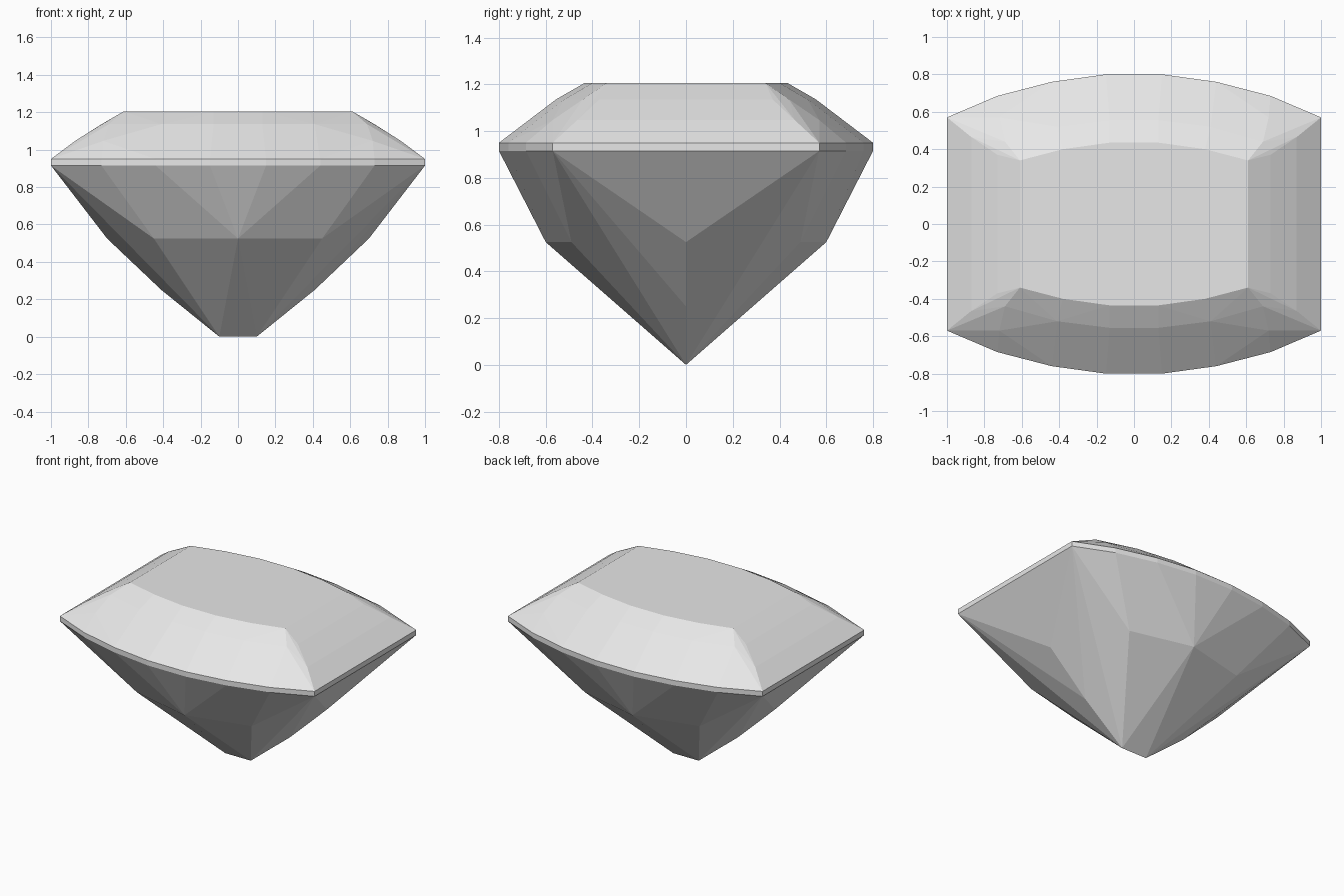
import bpy
import bmesh
import math

cube = bpy.data.objects.get("Cube")
if cube:
    bpy.data.objects.remove(cube, do_unlink=True)

# One pale grey stone colour
stone = bpy.data.materials.new("pale_grey_stone")
stone.use_nodes = True
grey = (0.8, 0.8, 0.8, 1)
stone.diffuse_color = grey
stone.node_tree.nodes["Principled BSDF"].inputs["Base Color"].default_value = grey

GIRDLE_LOW, GIRDLE_HIGH, TABLE = 0.915, 0.95, 1.205


def ring(outline, z):
    """Place a quarter outline at one height."""
    return [(x, y, z) for x, y in outline]


def cut_part(name, quarter, open_heights):
    """Mirror quarter points in x and y, wrap them in facets, open the joins."""
    corners = {(sx * x, sy * y, z) for x, y, z in quarter
               for sx in (1, -1) for sy in (1, -1)}
    bm = bmesh.new()
    for co in sorted(corners):
        bm.verts.new(co)
    bmesh.ops.remove_doubles(bm, verts=bm.verts, dist=0.0001)
    bmesh.ops.convex_hull(bm, input=bm.verts)
    joins = [f for f in bm.faces
             if any(all(abs(v.co.z - z) < 0.001 for v in f.verts)
                    for z in open_heights)]
    bmesh.ops.recalc_face_normals(bm, faces=bm.faces)
    bmesh.ops.delete(bm, geom=joins, context='FACES')
    bmesh.ops.dissolve_limit(bm, angle_limit=math.radians(0.8),
                             verts=bm.verts, edges=bm.edges)
    mesh = bpy.data.meshes.new(name)
    bm.to_mesh(mesh)
    bm.free()
    mesh.materials.append(stone)
    obj = bpy.data.objects.new(name, mesh)
    bpy.context.collection.objects.link(obj)


# Bowed outline shared by all three parts
girdle = [(1, 0.57), (0.73, 0.685), (0.44, 0.76), (0.15, 0.80)]

# Crown: three steps rising to the flat table
crown = ring(girdle, GIRDLE_HIGH)
crown += ring([(0.87, 0.465), (0.72, 0.57), (0.43, 0.635), (0.14, 0.67)], 1.047)
crown += ring([(0.73, 0.37), (0.69, 0.44), (0.41, 0.52), (0.13, 0.555)], 1.136)
crown += ring([(0.61, 0.34), (0.38, 0.40), (0.13, 0.435)], TABLE)
cut_part("crown", crown, [GIRDLE_HIGH])

# Girdle: thin upright band
cut_part("girdle", ring(girdle, GIRDLE_LOW) + ring(girdle, GIRDLE_HIGH),
         [GIRDLE_LOW, GIRDLE_HIGH])

# Pavilion: facets narrowing to a short keel
pavilion = ring(girdle, GIRDLE_LOW)
pavilion += ring([(0.70, 0), (0.45, 0.49), (0, 0.60)], 0.525)
pavilion += [(0.41, 0, 0.25), (0.10, 0, 0)]
cut_part("pavilion", pavilion, [GIRDLE_LOW])
